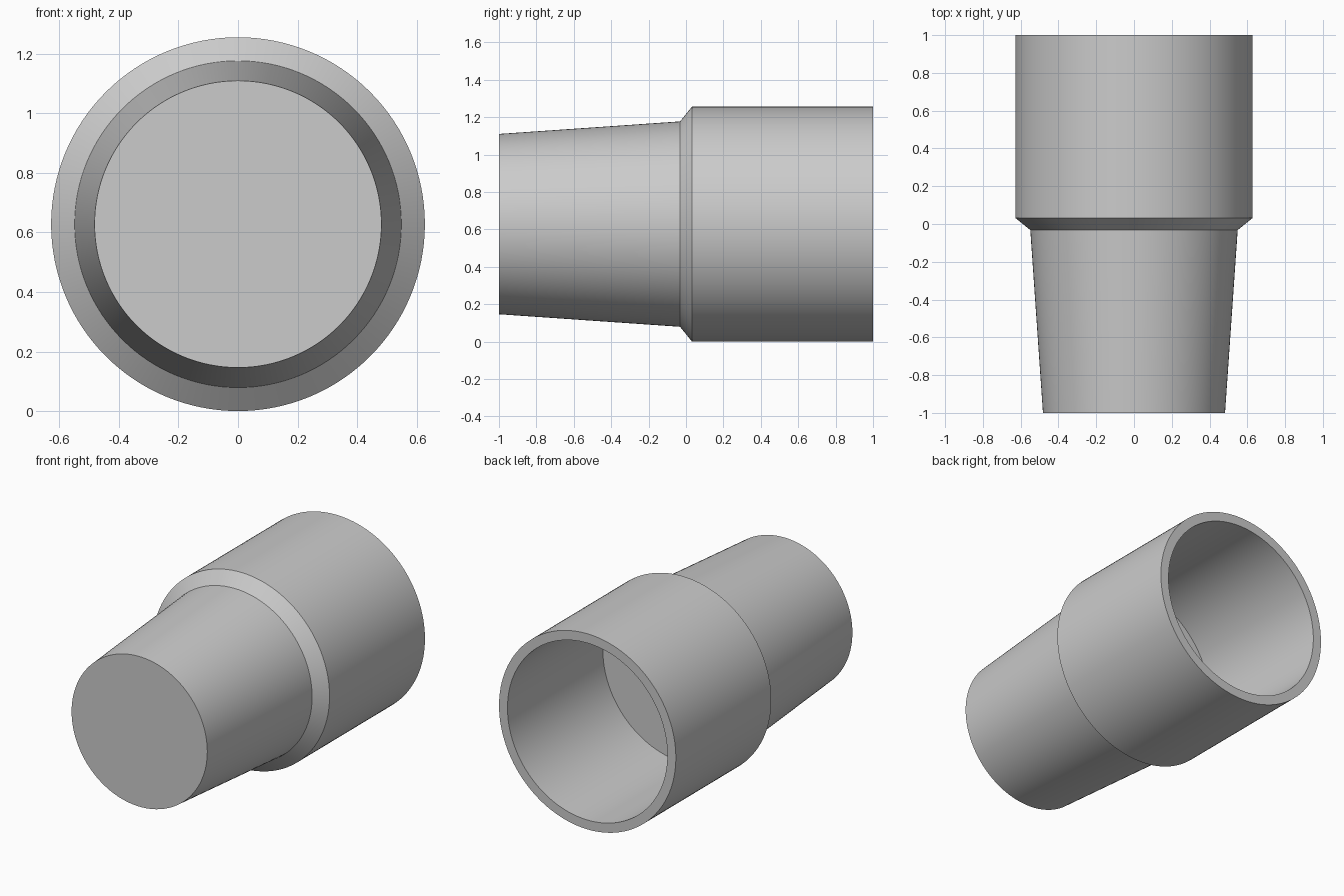
import bpy, bmesh, math
from mathutils import Matrix, Vector

cube = bpy.data.objects.get("Cube")
if cube:
    bpy.data.objects.remove(cube)

SEGMENTS = 128
RADIUS = 0.628

grey = bpy.data.materials.new("plain grey")
grey.use_nodes = True
colour = (0.6, 0.6, 0.6, 1)
grey.diffuse_color = colour
grey.node_tree.nodes["Principled BSDF"].inputs["Base Color"].default_value = colour


def lathe(name, profile):
    """Spin (radius, y) points around the lengthwise axis, starting and ending on it."""
    bm = bmesh.new()
    verts = [bm.verts.new((r, y, 0)) for r, y in profile]
    edges = [bm.edges.new(pair) for pair in zip(verts, verts[1:])]
    bmesh.ops.spin(bm, geom=verts + edges, cent=Vector(), axis=(0, 1, 0),
                   angle=math.tau, steps=SEGMENTS, use_duplicate=False)
    bmesh.ops.remove_doubles(bm, verts=bm.verts, dist=1e-4)
    bmesh.ops.recalc_face_normals(bm, faces=bm.faces)
    bm.transform(Matrix.Translation((0, 0, RADIUS)))
    mesh = bpy.data.meshes.new(name)
    bm.to_mesh(mesh)
    bm.free()
    mesh.materials.append(grey)
    obj = bpy.data.objects.new(name, mesh)
    bpy.context.collection.objects.link(obj)
    bpy.ops.object.select_all(action="DESELECT")
    obj.select_set(True)
    bpy.context.view_layer.objects.active = obj
    bpy.ops.object.shade_smooth_by_angle(angle=math.radians(30))
    return obj


# Solid tapered spigot, bevelled shoulder and open socket in one turned body
lathe("pipe_adapter", [
    (0, -1), (0.482, -1),               # closed front end
    (0.549, -0.032), (RADIUS, 0.032),   # taper and shoulder
    (RADIUS, 1), (0.568, 1),            # socket wall and rim
    (0.568, 0.032), (0, 0.032),         # bore and its floor
])
